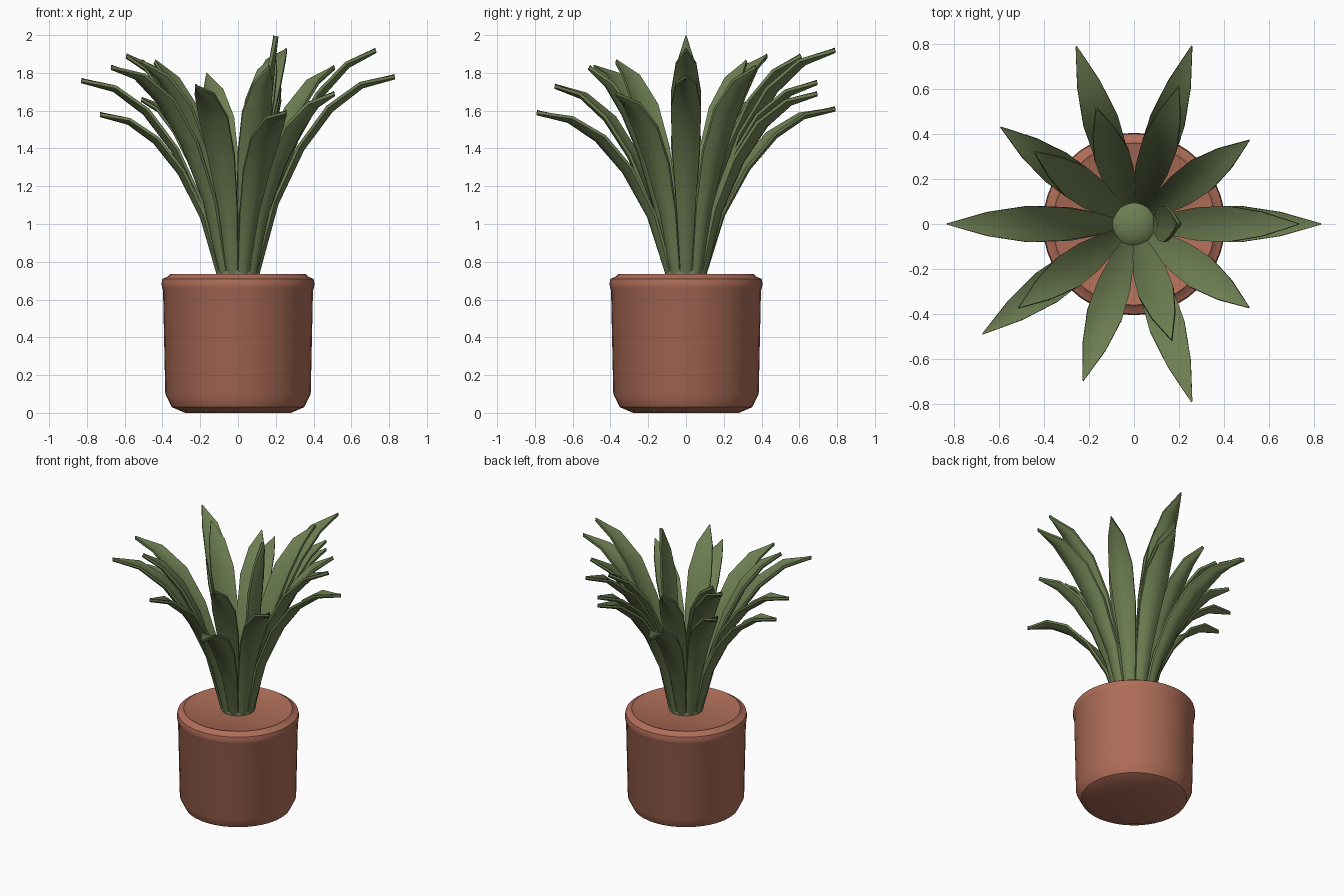
import bpy, bmesh, math
from mathutils import Vector

if "Cube" in bpy.data.objects:
    bpy.data.objects.remove(bpy.data.objects["Cube"])


def material(name, rgb):
    m = bpy.data.materials.new(name)
    m.diffuse_color = (*rgb, 1)
    m.use_nodes = True
    m.node_tree.nodes["Principled BSDF"].inputs["Base Color"].default_value = m.diffuse_color
    return m


TERRACOTTA = material("terracotta", (0.43, 0.155, 0.098))
GREEN = material("leaf green", (0.155, 0.21, 0.085))


def finish(bm, name, mat, angle):
    bmesh.ops.recalc_face_normals(bm, faces=bm.faces)
    me = bpy.data.meshes.new(name)
    bm.to_mesh(me)
    bm.free()
    ob = bpy.data.objects.new(name, me)
    bpy.context.collection.objects.link(ob)
    me.materials.append(mat)
    bpy.ops.object.select_all(action='DESELECT')
    ob.select_set(True)
    bpy.context.view_layer.objects.active = ob
    bpy.ops.object.shade_smooth_by_angle(angle=math.radians(angle))
    return ob


def lathe(name, profile, mat, angle, steps=40):
    bm = bmesh.new()
    vs = [bm.verts.new((r, 0, z)) for r, z in profile]
    es = [bm.edges.new(p) for p in zip(vs, vs[1:])]
    bmesh.ops.spin(bm, geom=vs + es, cent=(0, 0, 0), axis=(0, 0, 1),
                   angle=math.tau, steps=steps)
    bmesh.ops.remove_doubles(bm, verts=bm.verts, dist=1e-4)
    return finish(bm, name, mat, angle)


# Pot with bevelled foot, rolled rim and filled top
lathe("pot", [(0, 0), (0.28, 0), (0.35, 0.03), (0.385, 0.10), (0.397, 0.65),
              (0.402, 0.66), (0.405, 0.685), (0.40, 0.71), (0.375, 0.72),
              (0.36, 0.735), (0.35, 0.73), (0, 0.73)], TERRACOTTA, 40)

# Low rounded crown the leaves grow from
lathe("crown", [(0.11, 0.72), (0.112, 0.745), (0.10, 0.77), (0.06, 0.79),
                (0, 0.80)], GREEN, 60, 24)

# Leaf half width at even steps from base to tip
WIDTHS = (0.03, 0.052, 0.074, 0.08, 0.054, 0.003)
BASE_R, BASE_Z, THICK = 0.095, 0.735, 0.028


def leaf(name, azimuth, reach, top):
    """Arching trough-shaped blade ending at radius reach, height top."""
    a = math.radians(azimuth)
    out, side = Vector((math.cos(a), math.sin(a), 0)), Vector((-math.sin(a), math.cos(a), 0))
    up = Vector((0, 0, 1))
    rise, run = top - BASE_Z, reach - BASE_R
    droop = min(1.0, 0.38 + 0.88 * run / rise)

    def spine(t):
        return out * (BASE_R + run * t ** 1.25) + up * (
            BASE_Z + rise * ((1 + droop) * t - droop * t * t))

    bm = bmesh.new()
    rings = []
    for i, w in enumerate(WIDTHS):
        t = i / (len(WIDTHS) - 1)
        tangent = (spine(min(t + 0.05, 1)) - spine(max(t - 0.05, 0))).normalized()
        normal = tangent.cross(side).normalized()
        if normal.dot(out) > 0:
            normal = -normal          # inner, upper side of the blade
        upper, lower = [], []
        for s in (-1, -0.5, 0, 0.5, 1):
            p = spine(t) + side * (w * s) + normal * (0.3 * w * (s * s - 0.5))
            half = THICK / 2 * (1 - 0.45 * s * s)
            upper.append(bm.verts.new(p + normal * half))
            lower.append(bm.verts.new(p - normal * half))
        rings.append(upper + lower[::-1])
    for r0, r1 in zip(rings, rings[1:]):
        n = len(r0)
        for j in range(n):
            k = (j + 1) % n
            bm.faces.new((r0[j], r0[k], r1[k], r1[j]))
    bm.faces.new(rings[0])
    bm.faces.new(rings[-1])
    finish(bm, name, GREEN, 50)


# Leaves: compass angle -> (reach, tip height)
LEAVES = {
    0: [(0.83, 1.78), (0.73, 1.92), (0.20, 1.995)],
    36: [(0.63, 1.83)],
    72: [(0.83, 1.92), (0.64, 1.89), (0.73, 1.75), (0.73, 1.69)],
    108: [(0.83, 1.61), (0.54, 1.79)],
    144: [(0.73, 1.89), (0.545, 1.86), (0.63, 1.66)],
    180: [(0.83, 1.76), (0.73, 1.58)],
    216: [(0.83, 1.83), (0.63, 1.86)],
    252: [(0.73, 1.73)],
    288: [(0.83, 1.59), (0.54, 1.83)],
    324: [(0.63, 1.69)],
}
for azimuth, group in LEAVES.items():
    for n, (reach, top) in enumerate(group, 1):
        leaf(f"leaf_{azimuth}_{n}", azimuth, reach, top)
